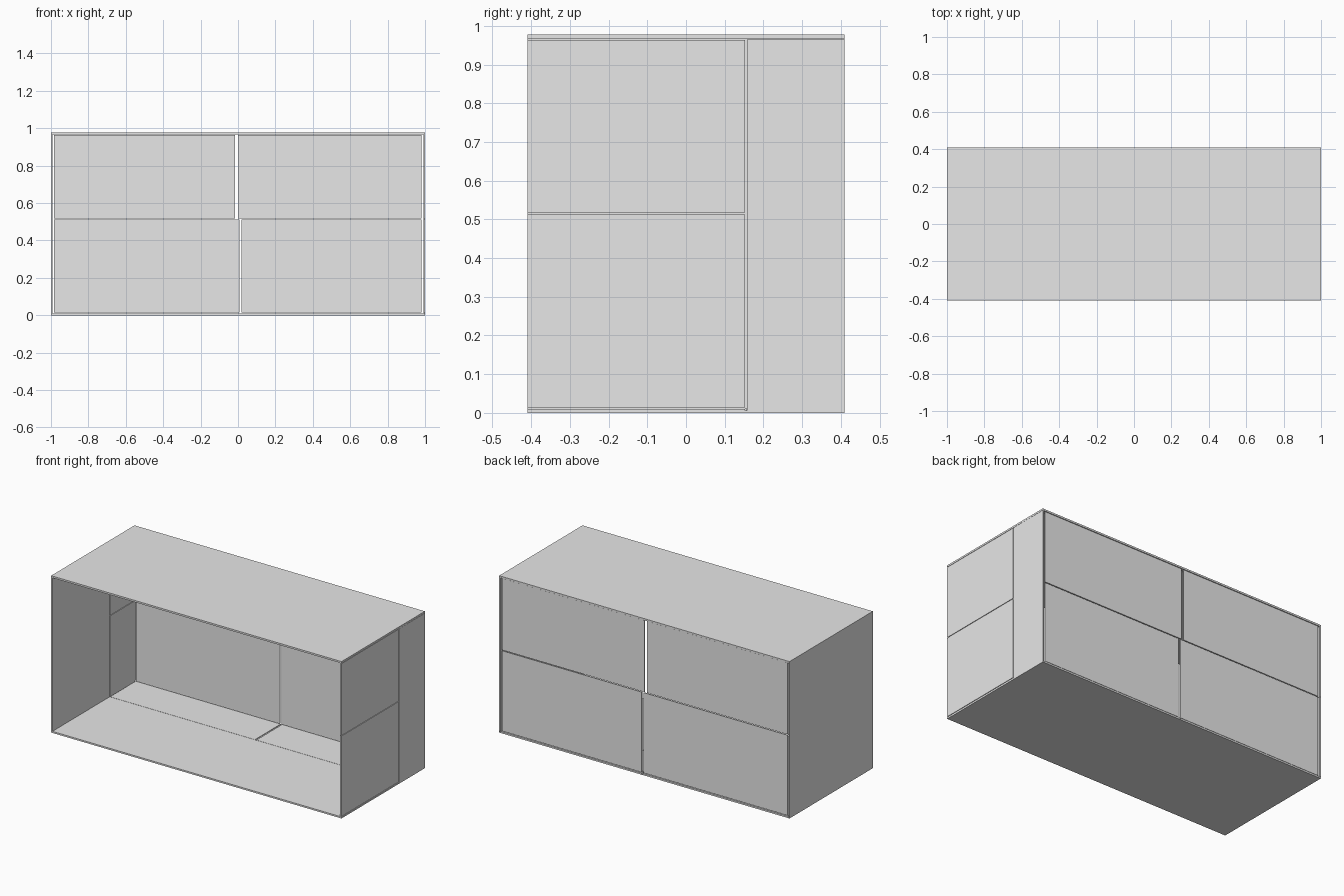
import bpy
import bmesh
from mathutils import Matrix, Vector

old = bpy.data.objects.get("Cube")
if old:
    bpy.data.objects.remove(old, do_unlink=True)

grey = bpy.data.materials.new("light_grey")
grey.use_nodes = True
colour = (0.8, 0.8, 0.8, 1)
grey.diffuse_color = colour
grey.node_tree.nodes["Principled BSDF"].inputs["Base Color"].default_value = colour


def panel(name, x, y, z):
    """Flat board given by its extent along each axis."""
    low, high = (Vector(corner) for corner in zip(x, y, z))
    mesh = bpy.data.meshes.new(name)
    bm = bmesh.new()
    place = Matrix.Translation((low + high) / 2) @ Matrix.Diagonal((*(high - low), 1))
    bmesh.ops.create_cube(bm, size=1, matrix=place)
    bm.to_mesh(mesh)
    bm.free()
    mesh.materials.append(grey)
    obj = bpy.data.objects.new(name, mesh)
    bpy.context.collection.objects.link(obj)
    return obj


front, seam, rear = -0.41, 0.155, 0.41
top, roof_base, floor_top = 0.977, 0.966, 0.01
lower, upper = (0.014, 0.513), (0.518, 0.964)
width = (-1, 1)

# Roof and floor boards
panel("roof", width, (front, rear), (roof_base, top))
panel("floor", width, (front, rear), (0, 0.006))
panel("floor_front_lining", width, (front, seam - 0.002), (0.006, floor_top))
panel("floor_rear_lining_right", (-0.99, 0.008), (seam, rear), (0.006, floor_top))
panel("floor_rear_lining_left", (0.018, 0.99), (seam, rear), (0.006, floor_top))

# Right wall: one outer skin with a seamed lining
panel("right_wall", (-1, -0.995), (front, rear), (0, roof_base))
panel("right_front_lining", (-0.995, -0.991), (front, seam - 0.002), (floor_top, roof_base))
for level, z in (("lower", lower), ("upper", upper)):
    panel("right_rear_lining_" + level, (-0.995, -0.991), (seam, rear), z)

# Left wall: inner skin with seamed outer boards
panel("left_wall_lining", (0.991, 0.996), (front, rear), (floor_top, roof_base))
panel("left_rear_board", (0.996, 1), (seam + 0.002, rear), (0, roof_base - 0.001))
for level, z in (("lower", lower), ("upper", upper)):
    panel("left_front_board_" + level, (0.996, 1), (front, seam - 0.002), z)

# Back boards with open, staggered joints
back = (0.401, 0.407)
for level, z, joint in (("lower", lower, (0.008, 0.02)), ("upper", upper, (-0.015, 0))):
    panel("back_right_" + level, (-0.983, joint[0]), back, z)
    panel("back_left_" + level, (joint[1], 0.981), back, z)
